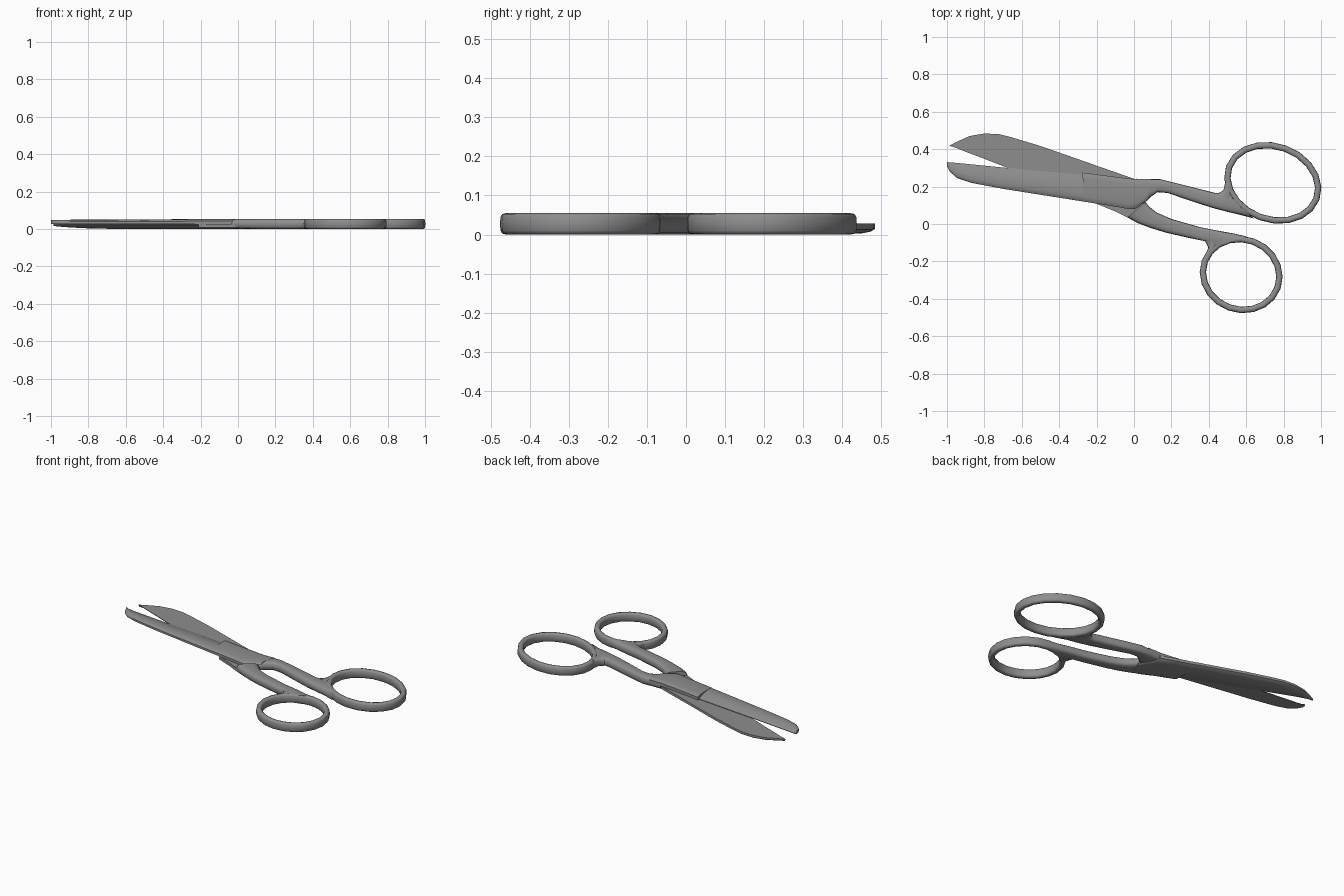
import bpy, bmesh, math
from mathutils import Vector, Matrix

if "Cube" in bpy.data.objects:
    bpy.data.objects.remove(bpy.data.objects["Cube"])

steel = bpy.data.materials.new("grey steel")
steel.diffuse_color = (0.27, 0.27, 0.27, 1)
steel.use_nodes = True
steel.node_tree.nodes["Principled BSDF"].inputs["Base Color"].default_value = steel.diffuse_color
MID, TOP = 0.028, 0.055   # contact plane of the blades, overall thickness


def loft(name, rows, closed=False, angle=35):
    """Skin a list of equal-length point rows into a solid."""
    bm = bmesh.new()
    rings = [[bm.verts.new(p) for p in row] for row in rows]
    n = len(rings[0])
    for i in range(len(rings) if closed else len(rings) - 1):
        a, b = rings[i], rings[(i + 1) % len(rings)]
        for j in range(n):
            k = (j + 1) % n
            bm.faces.new((a[j], a[k], b[k], b[j]))
    if not closed:
        bm.faces.new(rings[0])
        bm.faces.new(rings[-1])
    bmesh.ops.recalc_face_normals(bm, faces=bm.faces)
    me = bpy.data.meshes.new(name)
    bm.to_mesh(me)
    bm.free()
    me.materials.append(steel)
    ob = bpy.data.objects.new(name, me)
    bpy.context.collection.objects.link(ob)
    bpy.ops.object.select_all(action='DESELECT')
    bpy.context.view_layer.objects.active = ob
    ob.select_set(True)
    bpy.ops.object.shade_smooth_by_angle(angle=math.radians(angle))
    return ob


# blade section: t runs from cutting edge to spine, s is share of the thickness
BLADE = [(0, 0), (1, 0), (1, .55), (.93, .82), (.82, .95), (.6, 1), (.3, .75), (0, .15)]
BODY = [(0, 0), (1, 0), (1, .6), (.93, .85), (.82, 1), (.18, 1), (.07, .9), (0, .7)]


def blade(name, stations, side):
    """Stations: edge x, y, spine x, y, thickness, section."""
    rows = []
    for ex, ey, sx, sy, h, sec in stations:
        rows.append([(ex + (sx - ex) * t, ey + (sy - ey) * t, MID + side * h * s)
                     for t, s in sec])
    return loft(name, rows)


def rounded(n=14, p=0.62):
    """Rounded section in the range -1..1."""
    out = []
    for i in range(n):
        c, s = math.cos(2 * math.pi * i / n), math.sin(2 * math.pi * i / n)
        out.append((math.copysign(abs(c) ** p, c), math.copysign(abs(s) ** p, s)))
    return out


def arm(name, pairs):
    """Full-height shank between pairs of outline points."""
    rows = []
    for ax, ay, bx, by in pairs:
        rows.append([((ax + bx) / 2 + (ax - bx) / 2 * u, (ay + by) / 2 + (ay - by) / 2 * u,
                      TOP / 2 + TOP / 2 * v) for u, v in rounded()])
    return loft(name, rows, angle=50)


def finger_ring(name, cx, cy, a, b, tilt, n=20):
    """Flat oval loop with a tall rounded section."""
    rot = Matrix.Rotation(math.radians(tilt), 3, 'Z')
    rows = []
    for i in range(n):
        w = 2 * math.pi * i / n
        c = Vector((a * math.cos(w), b * math.sin(w), 0))
        d = Vector((b * math.cos(w), a * math.sin(w), 0)).normalized()
        rows.append([Vector((cx, cy, TOP / 2)) + rot @ (c + d * 0.017 * u)
                     + Vector((0, 0, TOP / 2 * v)) for u, v in rounded(12)])
    return loft(name, rows, closed=True, angle=50)


# upper half: blade, thicker pivot body, shank and large loop
blade("upper_blade", [
    (-1, .332, -1, .31, .019, BLADE), (-.99, .33, -.985, .28, .02, BLADE),
    (-.95, .327, -.945, .245, .021, BLADE), (-.88, .32, -.87, .22, .022, BLADE),
    (-.7, .302, -.7, .188, .022, BLADE), (-.27, .262, -.27, .12, .025, BLADE)], 1)
blade("upper_pivot_body", [
    (-.275, .275, -.27, .12, .026, BODY), (-.1, .252, -.1, .093, .027, BODY),
    (0, .24, -.03, .08, .027, BODY), (.03, .24, .005, .08, .027, BODY),
    (.09, .24, .07, .13, .027, BODY)], 1)
arm("upper_shank", [
    (.01, .242, .065, .12), (.08, .24, .09, .145), (.14, .24, .125, .17),
    (.2, .225, .18, .166), (.34, .19, .32, .118), (.43, .167, .42, .086),
    (.47, .165, .5, .065), (.51, .175, .57, .048), (.545, .11, .64, .03)])
finger_ring("upper_finger_loop", .742, .22, .2486, .195, -20)
arm("upper_loop_fillet", [(.45, .164, .53, .12), (.478, .18, .525, .16), (.487, .22, .515, .22)])

# lower half: blade, pivot body, shank and small loop
blade("lower_blade", [
    (-.987, .418, -.983, .422, .012, BLADE), (-.95, .406, -.94, .443, .016, BLADE),
    (-.9, .386, -.88, .47, .02, BLADE), (-.82, .356, -.8, .484, .024, BLADE),
    (-.74, .325, -.72, .48, .026, BLADE), (-.68, .302, -.66, .465, .027, BLADE),
    (-.5, .23, -.5, .417, .028, BLADE), (-.2, .11, -.2, .312, .028, BLADE)], -1)
blade("lower_pivot_body", [
    (-.21, .112, -.21, .315, .028, BODY), (-.1, .067, -.1, .277, .028, BODY),
    (-.03, .032, .005, .24, .028, BODY), (.03, .01, .065, .115, .028, BODY)], -1)
arm("lower_shank", [
    (.06, .118, -.035, .035), (.085, .09, .02, .005), (.12, .062, .085, -.02),
    (.2, .027, .17, -.046), (.35, -.016, .3, -.076), (.45, -.036, .38, -.092),
    (.53, -.05, .405, -.14), (.6, -.066, .47, -.115)])
finger_ring("lower_finger_loop", .573, -.27, .207, .1876, -20)
arm("lower_loop_fillet", [(.44, -.09, .382, -.092), (.445, -.13, .397, -.125), (.41, -.17, .385, -.16)])
